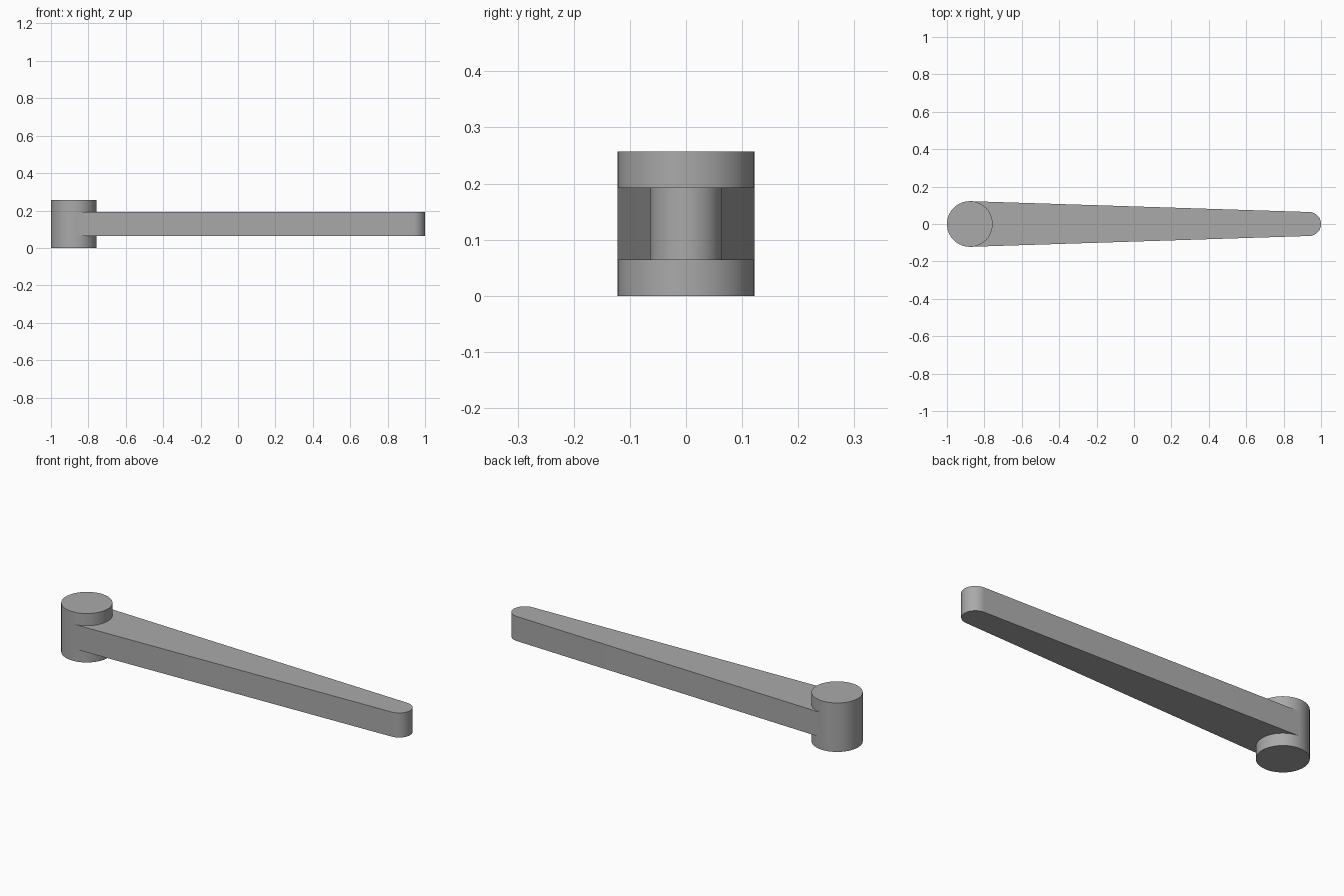
import bpy, bmesh, math

cube = bpy.data.objects.get("Cube")
if cube:
    bpy.data.objects.remove(cube, do_unlink=True)

HUB_R, TIP_R = 0.122, 0.064
HUB_X, TIP_X = -1 + HUB_R, 1 - TIP_R
HEIGHT, ARM_LOW, ARM_HIGH = 0.257, 0.064, 0.193

grey = bpy.data.materials.new("plain_grey")
grey.use_nodes = True
colour = (0.4, 0.4, 0.4, 1)
grey.diffuse_color = colour
grey.node_tree.nodes["Principled BSDF"].inputs["Base Color"].default_value = colour


def arc(cx, radius, start, end, steps):
    """Points on a circle about (cx, 0), both ends included."""
    angles = [start + (end - start) * i / steps for i in range(steps + 1)]
    return [(cx + radius * math.cos(a), radius * math.sin(a)) for a in angles]


def extrude_outline(name, outline, low, high):
    """Solid with the given plan outline between two heights."""
    bm = bmesh.new()
    base = bm.faces.new([bm.verts.new((x, y, low)) for x, y in outline])
    top = bmesh.ops.extrude_face_region(bm, geom=[base], use_keep_orig=True)["geom"]
    verts = [g for g in top if isinstance(g, bmesh.types.BMVert)]
    bmesh.ops.translate(bm, verts=verts, vec=(0, 0, high - low))
    bmesh.ops.recalc_face_normals(bm, faces=bm.faces)
    mesh = bpy.data.meshes.new(name)
    bm.to_mesh(mesh)
    bm.free()
    mesh.materials.append(grey)
    obj = bpy.data.objects.new(name, mesh)
    bpy.context.collection.objects.link(obj)
    bpy.ops.object.select_all(action="DESELECT")
    obj.select_set(True)
    bpy.context.view_layer.objects.active = obj
    bpy.ops.object.shade_smooth_by_angle(angle=math.radians(30))
    return obj


# Upright pivot cylinder
extrude_outline("pivot_hub", arc(HUB_X, HUB_R, 0, math.tau, 64)[:-1], 0, HEIGHT)

# Tapered arm: straight sides tangent to the hub and to the rounded tip
tangent = math.acos((HUB_R - TIP_R) / (TIP_X - HUB_X))
hub_ends = arc(HUB_X, HUB_R, tangent, -tangent, 1)
tip = arc(TIP_X, TIP_R, -tangent, tangent, 32)
extrude_outline("tapered_arm", hub_ends + tip, ARM_LOW, ARM_HIGH)
